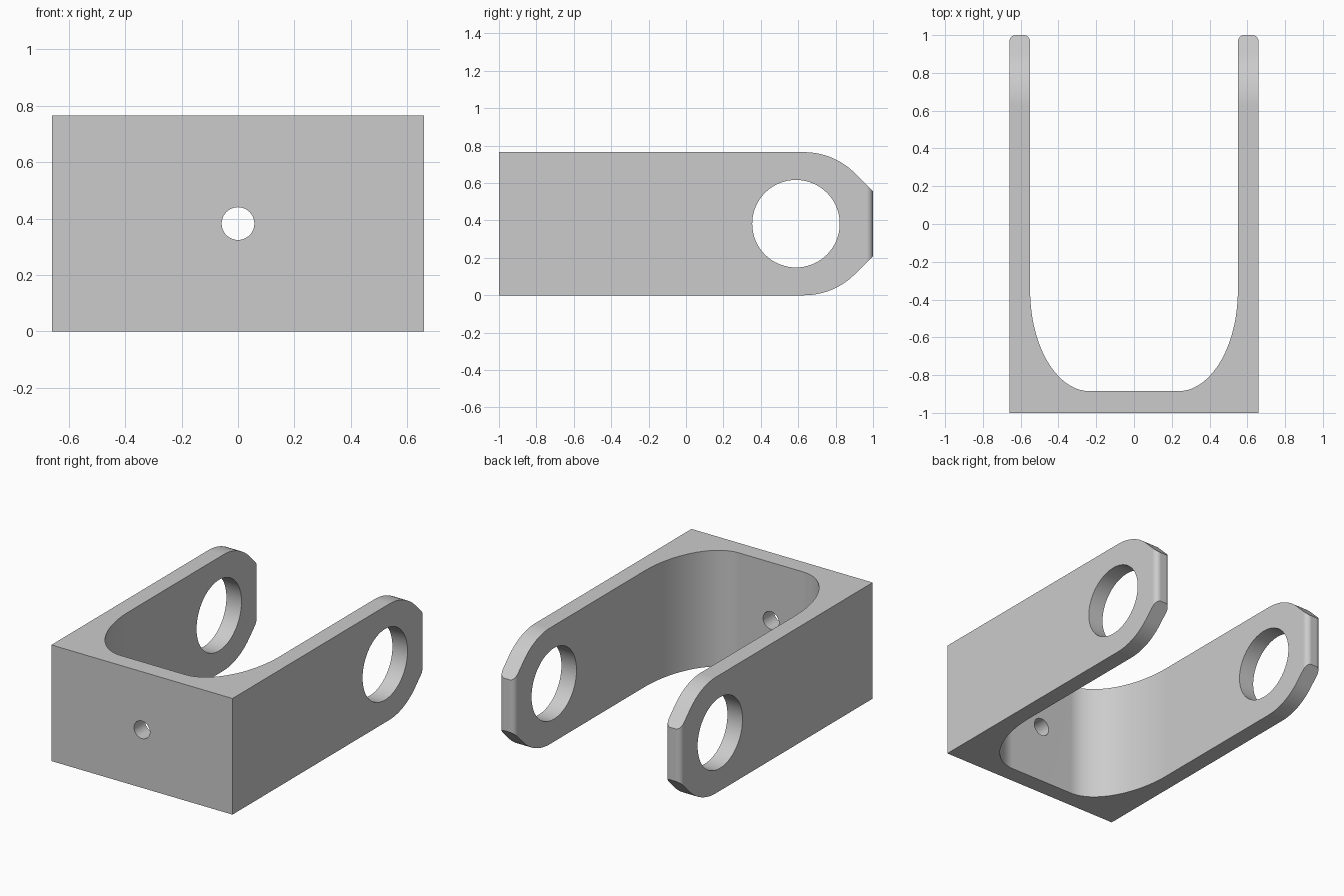
import bpy, bmesh
from math import sin, cos, pi
from mathutils import Vector

cube = bpy.data.objects.get("Cube")
if cube:
    bpy.data.objects.remove(cube, do_unlink=True)

HALF_W, HEIGHT, WALL = 0.66, 0.765, 0.11
MID = HEIGHT / 2

grey = bpy.data.materials.new("plain grey")
grey.use_nodes = True
grey.diffuse_color = (0.6, 0.6, 0.6, 1)
grey.node_tree.nodes["Principled BSDF"].inputs["Base Color"].default_value = grey.diffuse_color


def arc(cx, cy, rx, ry, start, end, steps):
    """Points along an elliptical arc, angles in degrees."""
    angles = [(start + (end - start) * i / steps) * pi / 180 for i in range(steps + 1)]
    return [(cx + rx * cos(a), cy + ry * sin(a)) for a in angles]


def prism(name, outline, place, depth):
    """Extrude a closed outline along the vector depth."""
    bm = bmesh.new()
    face = bm.faces.new([bm.verts.new(place(u, v)) for u, v in outline])
    moved = bmesh.ops.extrude_face_region(bm, geom=[face])["geom"]
    bmesh.ops.translate(bm, vec=Vector(depth),
                        verts=[g for g in moved if isinstance(g, bmesh.types.BMVert)])
    bmesh.ops.recalc_face_normals(bm, faces=bm.faces)
    mesh = bpy.data.meshes.new(name)
    bm.to_mesh(mesh)
    bm.free()
    mesh.materials.append(grey)
    obj = bpy.data.objects.new(name, mesh)
    bpy.context.collection.objects.link(obj)
    return obj


def combine(target, cutter, operation):
    mod = target.modifiers.new(operation.title(), "BOOLEAN")
    mod.operation, mod.object, mod.solver = operation, cutter, "EXACT"
    bpy.context.view_layer.objects.active = target
    bpy.ops.object.modifier_apply(modifier=mod.name)
    bpy.data.objects.remove(cutter, do_unlink=True)


# U-shaped plan: square outer corners, rounded arm tips, elliptical inner corners
tip = 0.035
inner = HALF_W - WALL
half = [(HALF_W, -1)]
half += arc(HALF_W - tip, 1 - tip, tip, tip, 0, 90, 8)
half += arc(inner + tip, 1 - tip, tip, tip, 90, 180, 8)
half += arc(0.235, -0.35, inner - 0.235, 0.535, 0, -90, 28)
plan = half + [(-x, y) for x, y in reversed(half)]
bracket = prism("clevis_bracket", plan, lambda u, v: (u, v, -0.1), (0, 0, HEIGHT + 0.2))

# Side outline: arms round over, then slope to a flat tip
upper = arc(0.632, MID, MID, MID, 45, 90, 14)
upper = [(1.1, 0.455)] + upper + [(-1.1, HEIGHT)]
side = upper + [(y, HEIGHT - z) for y, z in reversed(upper)]
combine(bracket, prism("side_cutter", side, lambda u, v: (-1, u, v), (2, 0, 0)), "INTERSECT")

# Large pin hole through both arms, small bolt hole through the base
pin = arc(0.588, MID, 0.234, 0.234, 0, 360, 64)[:-1]
combine(bracket, prism("pin_cutter", pin, lambda u, v: (-1, u, v), (2, 0, 0)), "DIFFERENCE")
bolt = arc(0, MID, 0.058, 0.058, 0, 360, 40)[:-1]
combine(bracket, prism("bolt_cutter", bolt, lambda u, v: (u, -1.2, v), (0, 0.6, 0)), "DIFFERENCE")

# Smooth curved walls, crisp edges
bpy.ops.object.select_all(action="DESELECT")
bracket.select_set(True)
bpy.context.view_layer.objects.active = bracket
bpy.ops.object.shade_smooth_by_angle(angle=pi / 6)
weighted = bracket.modifiers.new("Weighted Normals", "WEIGHTED_NORMAL")
weighted.keep_sharp = True
